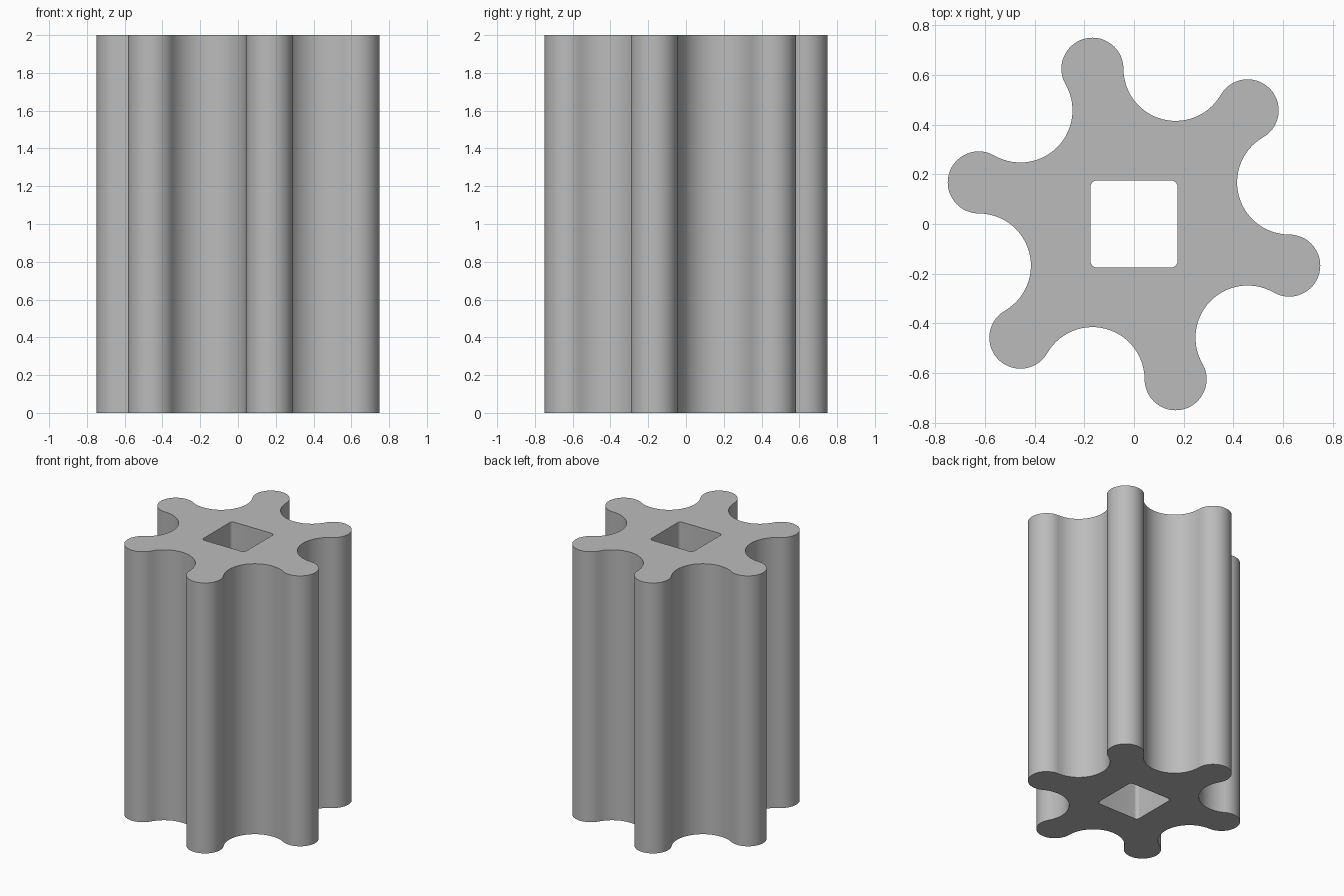
import bpy
import bmesh
from math import sin, cos, radians
from mathutils import Vector

cube = bpy.data.objects.get("Cube")
if cube:
    bpy.data.objects.remove(cube, do_unlink=True)

HEIGHT = 2.0
LOBES = 6
RING = 0.647                      # radius on which lobe and valley centres lie
LOBE_R = 0.125
VALLEY_R = 2 * RING * sin(radians(15)) - LOBE_R   # tangent to the lobes
HOLE_HALF = 0.175
HOLE_FILLET = 0.025


def polar(radius, degrees):
    return Vector((radius * cos(radians(degrees)), radius * sin(radians(degrees)), 0))


def arc(centre, radius, start, end, steps):
    """Points along an arc, including both ends."""
    return [centre + polar(radius, start + (end - start) * i / steps)
            for i in range(steps + 1)]


def star_outline():
    """Round lobes blended tangentially into round valleys."""
    points = []
    for k in range(LOBES):
        a = -15 + 60 * k
        b = a + 30
        points += arc(polar(RING, a), LOBE_R, a - 105, a + 105, 28)[:-1]
        points += arc(polar(RING, b), VALLEY_R, b - 105, b - 255, 28)[:-1]
    return points


def hole_outline():
    """Square with small rounded corners."""
    inset = HOLE_HALF - HOLE_FILLET
    points = []
    for sx, sy, start in ((1, 1, 0), (-1, 1, 90), (-1, -1, 180), (1, -1, 270)):
        points += arc(Vector((sx * inset, sy * inset, 0)), HOLE_FILLET, start, start + 90, 8)
    return points


def add_loop(bm, points):
    verts = [bm.verts.new(p) for p in points]
    return [bm.edges.new((v, verts[(i + 1) % len(verts)])) for i, v in enumerate(verts)]


# Material
grey = bpy.data.materials.new("plain grey")
grey.use_nodes = True
colour = (0.5, 0.5, 0.5, 1)
grey.diffuse_color = colour
grey.node_tree.nodes["Principled BSDF"].inputs["Base Color"].default_value = colour

# Cross-section with the hole, extruded to full height
bm = bmesh.new()
edges = add_loop(bm, star_outline()) + add_loop(bm, hole_outline())
bmesh.ops.triangle_fill(bm, edges=edges, use_beauty=True, normal=(0, 0, 1))
result = bmesh.ops.extrude_face_region(bm, geom=bm.faces[:], use_keep_orig=True)
top = [g for g in result["geom"] if isinstance(g, bmesh.types.BMVert)]
bmesh.ops.translate(bm, verts=top, vec=(0, 0, HEIGHT))
bmesh.ops.recalc_face_normals(bm, faces=bm.faces[:])

mesh = bpy.data.meshes.new("lobed_column")
bm.to_mesh(mesh)
bm.free()
mesh.materials.append(grey)
column = bpy.data.objects.new("lobed_column", mesh)
bpy.context.collection.objects.link(column)

# Smooth walls with crisp end edges
bpy.ops.object.select_all(action='DESELECT')
column.select_set(True)
bpy.context.view_layer.objects.active = column
bpy.ops.object.shade_smooth_by_angle(angle=radians(30))
